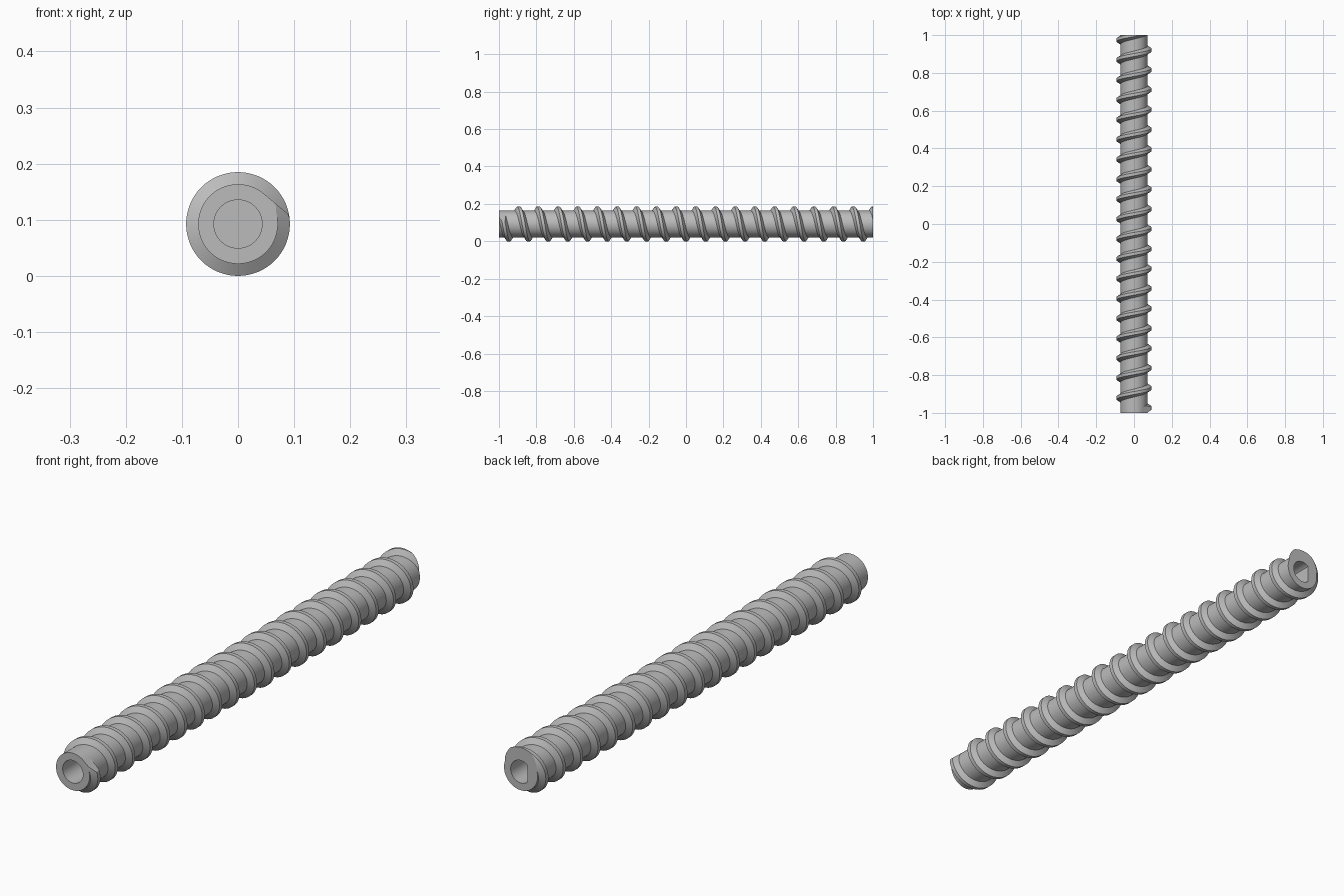
import bpy, bmesh, math
from mathutils import Vector

if "Cube" in bpy.data.objects:
    bpy.data.objects.remove(bpy.data.objects["Cube"], do_unlink=True)

HALF = 1.0            # half length
CORE, CREST, BORE = 0.071, 0.0925, 0.043
AXIS_Z = CREST
PITCH = 2 * HALF / 19
SIDES = 96

grey = bpy.data.materials.new("machined grey")
grey.use_nodes = True
grey.diffuse_color = (0.5, 0.5, 0.5, 1)
grey.node_tree.nodes["Principled BSDF"].inputs["Base Color"].default_value = (0.5, 0.5, 0.5, 1)


def finish(bm, name):
    bmesh.ops.recalc_face_normals(bm, faces=bm.faces)
    mesh = bpy.data.meshes.new(name)
    bm.to_mesh(mesh)
    bm.free()
    obj = bpy.data.objects.new(name, mesh)
    obj.data.materials.append(grey)
    bpy.context.collection.objects.link(obj)
    bpy.ops.object.select_all(action='DESELECT')
    obj.select_set(True)
    bpy.context.view_layer.objects.active = obj
    bpy.ops.object.shade_smooth_by_angle(angle=math.radians(30))
    return obj


def skin(bm, rings, wrap):
    """Join neighbouring rings with quads and close both ends."""
    n = len(rings[0])
    for a, b in zip(rings, rings[1:]):
        for i in range(n if wrap else n - 1):
            j = (i + 1) % n
            bm.faces.new((a[i], a[j], b[j], b[i]))
    bm.faces.new(rings[0])
    bm.faces.new(rings[-1])


# Shaft with a round blind bore in front and a D-shaped one at the back
bm = bmesh.new()
rings = []
for y, radius, flat in ((-0.8, BORE, -1), (-HALF, BORE, -1), (-HALF, CORE, -1),
                        (HALF, CORE, -1), (HALF, BORE, -0.028), (0.8, BORE, -0.028)):
    ring = []
    for i in range(SIDES):
        a = math.tau * i / SIDES
        x = max(radius * math.cos(a), flat)
        ring.append(bm.verts.new((x, y, AXIS_Z + radius * math.sin(a))))
    rings.append(ring)
skin(bm, rings, True)
finish(bm, "shaft")

# Helical thread: a trapezoid swept around the shaft, with a flat lead-in
bm = bmesh.new()
rings = []
STEPS = 64
lead = math.radians(50)
first = int(STEPS * 40 / 360)
for k in range(first, 19 * STEPS + STEPS // 4):
    turn = k / STEPS
    a = math.pi / 2 - math.tau * turn
    y = -HALF + PITCH * turn
    past = lead - a
    top = CREST
    if past < math.radians(60):
        top = min(CREST, CORE / math.cos(past))
    # the flanks keep their slope where the lead-in plane cuts them
    share = (top - CORE) / (CREST - CORE)
    width = 0.021 - 0.013 * share
    root = CORE - 0.003
    ring = []
    for off, r in ((-0.023, root), (-width, top), (width, top), (0.023, root)):
        ring.append(bm.verts.new((r * math.cos(a), y + off, AXIS_Z + r * math.sin(a))))
    rings.append(ring)
skin(bm, rings, True)

# Trim the thread flush with both end faces
for side in (-1, 1):
    cut = bmesh.ops.bisect_plane(bm, geom=bm.verts[:] + bm.edges[:] + bm.faces[:],
                                 plane_co=Vector((0, side * HALF, 0)),
                                 plane_no=Vector((0, side, 0)), clear_outer=True)
    edges = [e for e in cut["geom_cut"] if isinstance(e, bmesh.types.BMEdge)]
    bmesh.ops.holes_fill(bm, edges=edges, sides=0)
finish(bm, "helical_thread")
